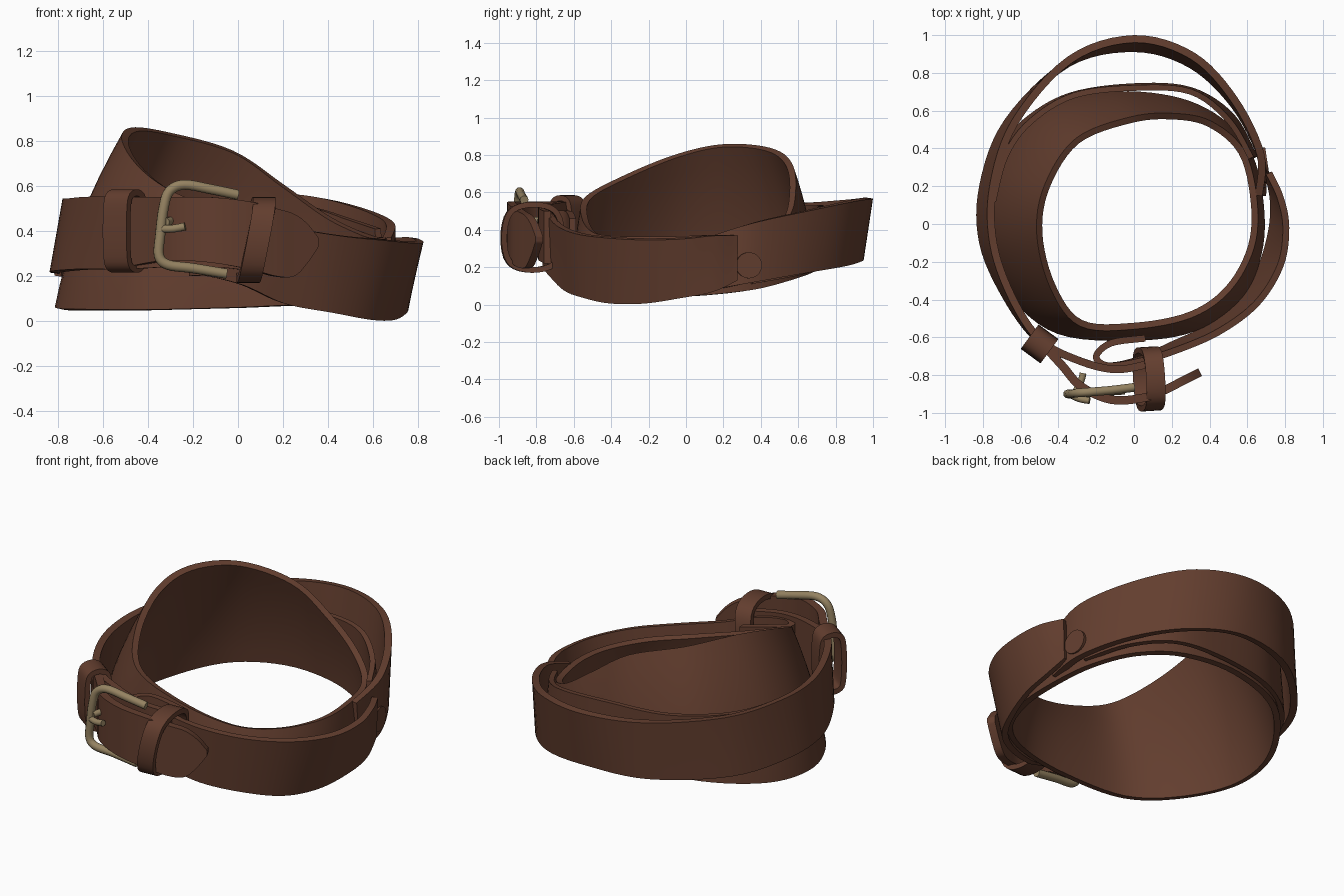
import bpy, bmesh, math
from mathutils import Vector

if "Cube" in bpy.data.objects:
    bpy.data.objects.remove(bpy.data.objects["Cube"])


def material(name, rgb):
    m = bpy.data.materials.new(name)
    m.diffuse_color = (*rgb, 1)
    m.use_nodes = True
    m.node_tree.nodes["Principled BSDF"].inputs["Base Color"].default_value = m.diffuse_color
    return m


LEATHER = material("brown leather", (0.125, 0.048, 0.028))
BRASS = material("dull brass", (0.30, 0.225, 0.12))


def spline(points, closed, steps):
    """Catmull-Rom samples through points of any dimension."""
    n, out = len(points), []
    pick = (lambda i: points[i % n]) if closed else (lambda i: points[max(0, min(n - 1, i))])
    for i in range(n if closed else n - 1):
        quad = [pick(i + k) for k in (-1, 0, 1, 2)]
        for s in range(steps):
            t = s / steps
            out.append([0.5 * (2 * b + (c - a) * t + (2 * a - 5 * b + 4 * c - d) * t * t
                               + (3 * b - a - 3 * c + d) * t ** 3) for a, b, c, d in zip(*quad)])
    if not closed:
        out.append(list(points[-1]))
    return out


def finish(ob, mat):
    ob.data.materials.append(mat)
    bpy.ops.object.select_all(action='DESELECT')
    ob.select_set(True)
    bpy.context.view_layer.objects.active = ob
    bpy.ops.object.shade_smooth_by_angle(angle=math.radians(40))
    return ob


def band(name, stations, thick=0.035, closed=False, rows=5, steps=6, bulge=0.0):
    """Leather strip; each station is its top edge xyz then bottom edge xyz."""
    bm = bmesh.new()
    grid = []
    for s in spline(stations, closed, steps):
        top, bot = Vector(s[:3]), Vector(s[3:])
        row = []
        for r in range(rows + 1):
            t = r / rows
            p = top.lerp(bot, t + bulge * t * (1 - t))
            p.z = top.z + (bot.z - top.z) * t
            row.append(bm.verts.new(p))
        grid.append(row)
    n = len(grid)
    for i in range(n if closed else n - 1):
        a, b = grid[i], grid[(i + 1) % n]
        for r in range(rows):
            bm.faces.new((a[r], a[r + 1], b[r + 1], b[r]))
    bmesh.ops.recalc_face_normals(bm, faces=bm.faces[:])
    me = bpy.data.meshes.new(name)
    bm.to_mesh(me)
    bm.free()
    ob = bpy.data.objects.new(name, me)
    bpy.context.collection.objects.link(ob)
    mod = ob.modifiers.new("thickness", 'SOLIDIFY')
    mod.thickness, mod.offset = thick, 0
    bpy.context.view_layer.objects.active = ob
    ob.select_set(True)
    bpy.ops.object.modifier_apply(modifier=mod.name)
    return finish(ob, LEATHER)


def tube(name, points, radius):
    cu = bpy.data.curves.new(name, 'CURVE')
    cu.dimensions = '3D'
    cu.bevel_depth, cu.bevel_resolution, cu.use_fill_caps = radius, 3, True
    pts = spline(points, False, 5)
    sp = cu.splines.new('POLY')
    sp.points.add(len(pts) - 1)
    for p, co in zip(sp.points, pts):
        p.co = (*co, 1)
    ob = bpy.data.objects.new(name, cu)
    bpy.context.collection.objects.link(ob)
    bpy.ops.object.select_all(action='DESELECT')
    ob.select_set(True)
    bpy.context.view_layer.objects.active = ob
    bpy.ops.object.convert(target='MESH')
    return finish(bpy.context.object, BRASS)


def keeper(name, center, along, depth, height, width, lean=0.0, power=0.6):
    """Closed loop of leather wrapped around the strap."""
    c, a = Vector(center), Vector((*along, 0)).normalized()
    out = Vector((a.y, -a.x, 0))
    st = []
    for k in range(12):
        t = 2 * math.pi * k / 12
        u, v = math.cos(t), math.sin(t)
        u, v = (math.copysign(abs(w) ** power, w) for w in (u, v))
        p = c + out * u * depth + Vector((0, 0, v * height)) + a * lean * v
        st.append((*(p + a * width / 2), *(p - a * width / 2)))
    band(name, st, 0.03, True, 2, 3)


# Tilted, flared inner coil
band("inner_coil", [
    (-.50, -.05, .795, -.79, -.05, .055), (-.46, .20, .85, -.74, .28, .08),
    (-.30, .44, .83, -.50, .58, .14), (-.02, .55, .75, -.15, .68, .18),
    (.20, .57, .60, .20, .66, .17), (.40, .53, .46, .45, .55, .13),
    (.57, .38, .38, .61, .36, .08), (.635, .12, .37, .67, .10, .05),
    (.62, -.12, .36, .66, -.15, .04), (.50, -.34, .36, .56, -.38, .04),
    (.30, -.48, .38, .32, -.55, .07), (.0, -.54, .46, .0, -.60, .06),
    (-.28, -.525, .57, -.40, -.565, .05), (-.43, -.33, .68, -.65, -.36, .05)],
    closed=True, rows=8, bulge=0.5)

# Middle wrap lying against the back of the coil, emerging from the outer loop
band("middle_wrap", [
    (-.745, .12, .53, -.80, .12, .20), (-.68, .36, .53, -.72, .36, .19),
    (-.55, .54, .53, -.58, .54, .18),
    (-.32, .68, .53, -.34, .68, .19), (.0, .72, .53, .0, .73, .20),
    (.30, .70, .51, .30, .71, .19), (.50, .55, .45, .52, .57, .15),
    (.62, .35, .41, .64, .35, .11)], 0.03)

# Outer loop, from the right side round the back to the front left
band("outer_loop", [
    (.66, .15, .37, .68, .15, .08), (.67, .37, .44, .67, .36, .12),
    (.53, .66, .505, .53, .63, .17), (.31, .89, .555, .30, .845, .21),
    (.0, .98, .57, .0, .93, .24), (-.34, .87, .56, -.35, .85, .22),
    (-.63, .54, .54, -.67, .54, .20), (-.745, .20, .54, -.80, .20, .21),
    (-.745, -.10, .54, -.80, -.10, .22), (-.65, -.38, .55, -.68, -.38, .23),
    (-.50, -.61, .55, -.51, -.61, .23), (-.30, -.72, .54, -.30, -.72, .24),
    (-.10, -.77, .52, -.10, -.77, .24), (.08, -.74, .50, .08, -.74, .22)], 0.04)

# Strap end that crosses the right side and folds back behind the buckle
band("right_strap", [
    (.715, .27, .37, .705, .27, .13), (.775, .14, .37, .735, .14, .07),
    (.805, -.02, .355, .73, -.02, .04), (.775, -.22, .35, .675, -.22, .01),
    (.65, -.42, .36, .575, -.40, .01), (.45, -.57, .38, .41, -.54, .04),
    (.22, -.67, .42, .20, -.64, .08), (.02, -.73, .48, .02, -.72, .16),
    (-.14, -.75, .50, -.14, -.75, .20), (-.20, -.70, .50, -.20, -.70, .20),
    (-.12, -.63, .50, -.12, -.63, .20), (.06, -.605, .46, .06, -.605, .17)])

# Pointed tongue passing through the buckle
band("strap_tip", [
    (-.48, -.64, .55, -.48, -.64, .24), (-.38, -.75, .55, -.38, -.75, .26),
    (-.28, -.86, .55, -.28, -.86, .27), (-.12, -.93, .55, -.12, -.93, .26),
    (.05, -.92, .53, .05, -.92, .23), (.16, -.88, .50, .16, -.88, .20),
    (.24, -.84, .475, .24, -.84, .20), (.30, -.81, .43, .30, -.81, .26),
    (.35, -.785, .365, .35, -.785, .335)], 0.045)

# Keeper loops
keeper("left_keeper", (-.50, -.635, .40), (.75, -.55), .065, .17, .13)
keeper("right_keeper", (.08, -.82, .36), (1, .06), .155, .175, .10, .035, 0.75)

# Buckle frame and prong
tube("buckle_frame", [
    (.0, -.865, .56), (-.12, -.88, .585), (-.24, -.89, .605), (-.305, -.895, .575),
    (-.33, -.90, .50), (-.345, -.90, .38), (-.35, -.90, .29), (-.31, -.90, .25),
    (-.20, -.89, .235), (-.05, -.88, .21)], 0.023)
tube("buckle_prong", [(-.345, -.90, .41), (-.29, -.925, .41), (-.235, -.935, .42)], 0.018)
tube("buckle_hinge", [(-.32, -.91, .44), (-.28, -.83, .45), (-.27, -.79, .45)], 0.018)

# Stud beside the strap end
bpy.ops.mesh.primitive_cylinder_add(vertices=20, radius=.07, depth=.03,
                                    location=(.69, .335, .21), rotation=(0, math.pi / 2, .15))
bpy.context.object.name = "strap_stud"
finish(bpy.context.object, LEATHER)
